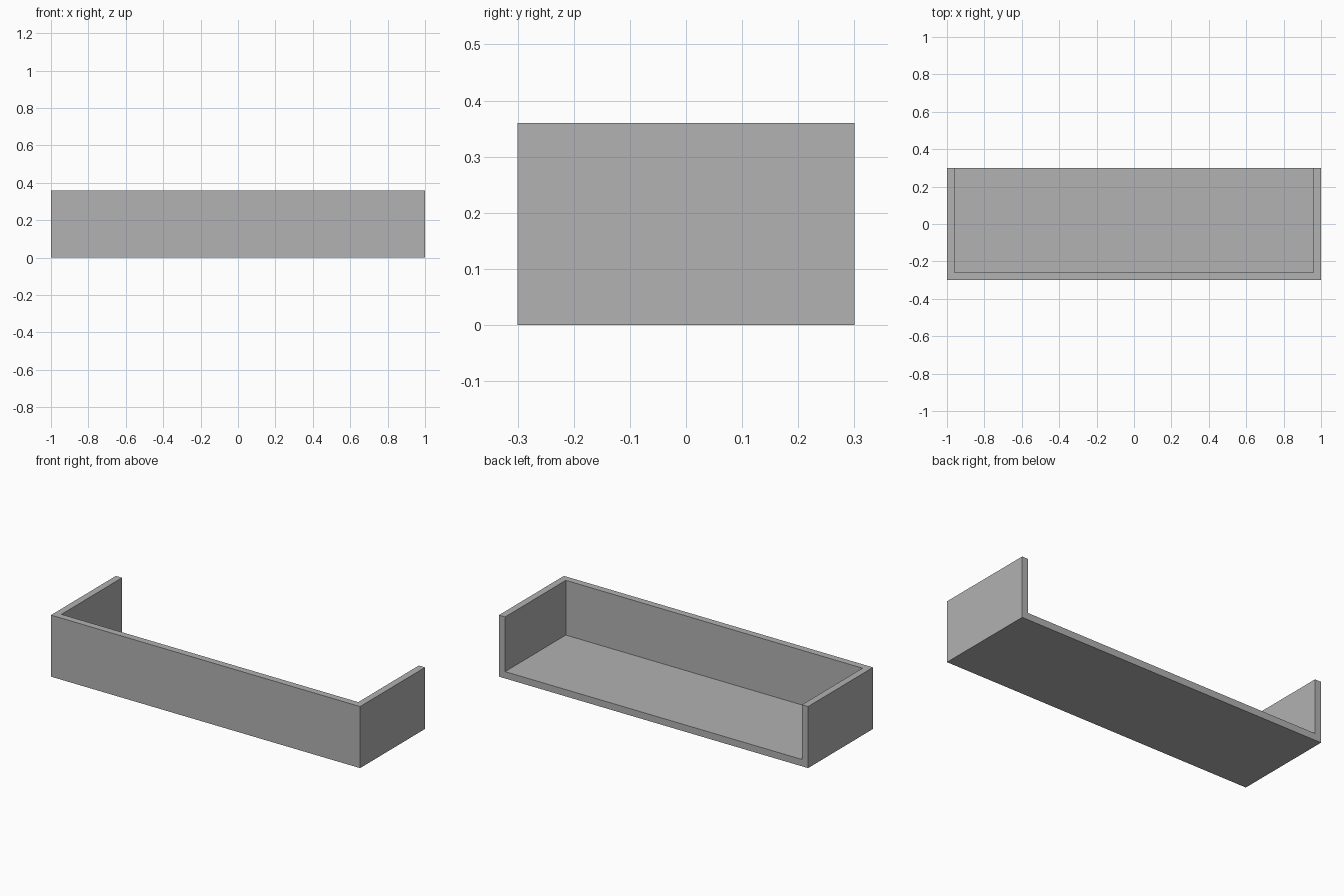
import bpy
from mathutils import Vector

default_cube = bpy.data.objects.get("Cube")
if default_cube:
    bpy.data.objects.remove(default_cube, do_unlink=True)

LENGTH, DEPTH, HEIGHT, WALL = 2.0, 0.6, 0.36, 0.04


def add_box(name, low, high):
    """Axis-aligned box between two corners."""
    low, high = Vector(low), Vector(high)
    bpy.ops.mesh.primitive_cube_add(size=1, location=(low + high) / 2)
    box = bpy.context.object
    box.name = name
    box.scale = high - low
    bpy.ops.object.transform_apply(location=True, rotation=False, scale=True)
    return box


grey = bpy.data.materials.new("grey")
grey.use_nodes = True
colour = (0.445, 0.445, 0.445, 1)
grey.diffuse_color = colour
grey.node_tree.nodes["Principled BSDF"].inputs["Base Color"].default_value = colour

# Solid block and the hollow that is open at the top and back
x, y = LENGTH / 2, DEPTH / 2
tray = add_box("open_back_tray", (-x, -y, 0), (x, y, HEIGHT))
hollow = add_box("hollow_cutter", (WALL - x, WALL - y, WALL), (x - WALL, y + WALL, HEIGHT + WALL))
hollow.hide_render = True
tray.data.materials.append(grey)
hollow.data.materials.append(grey)

# Carve the floor, front wall and two end walls as one piece
carve = tray.modifiers.new("carve_hollow", 'BOOLEAN')
carve.operation = 'DIFFERENCE'
carve.solver = 'EXACT'
carve.object = hollow
bpy.context.view_layer.objects.active = tray
bpy.ops.object.modifier_apply(modifier=carve.name)
bpy.data.objects.remove(hollow, do_unlink=True)
